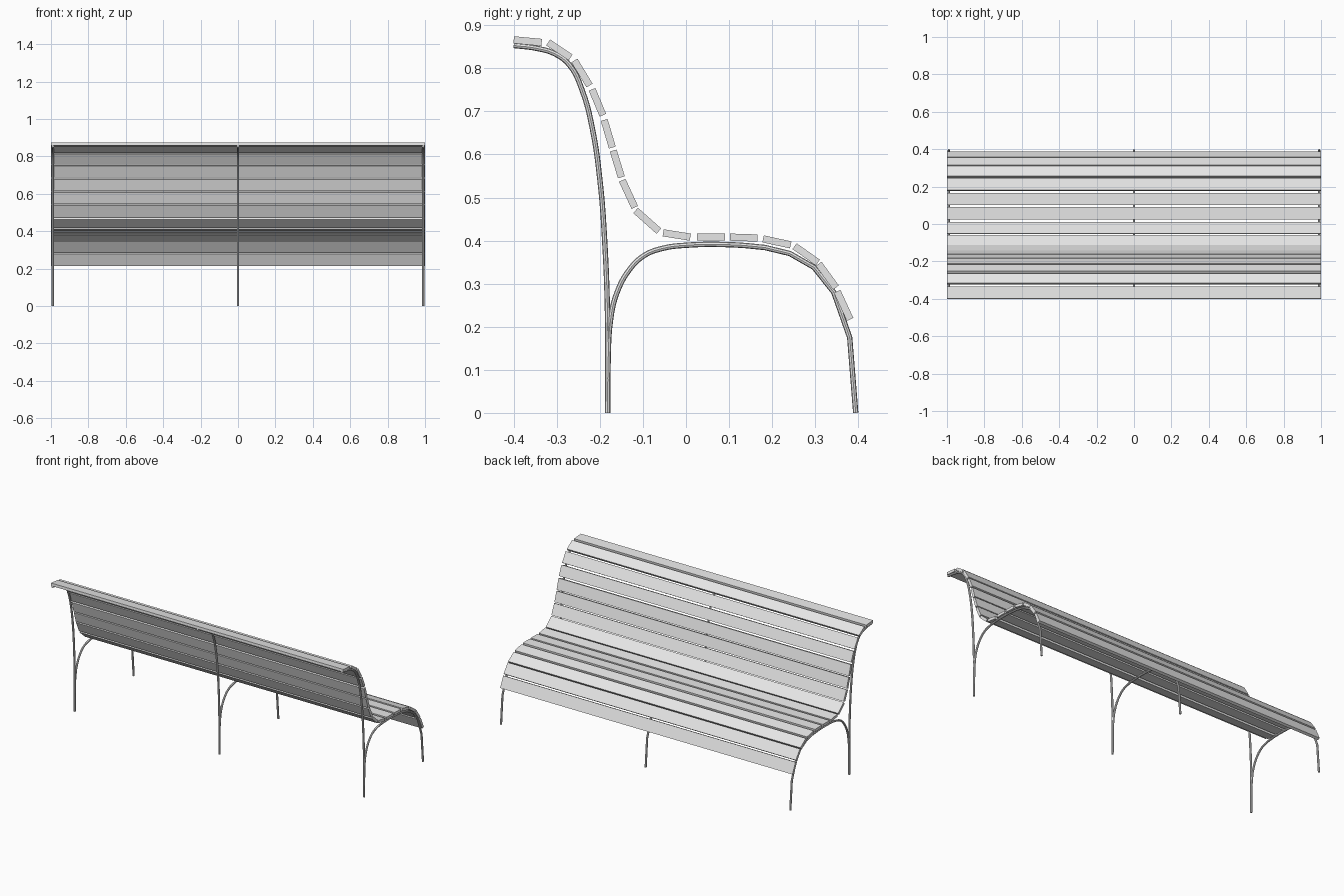
import bpy, bmesh
from mathutils import Vector

cube = bpy.data.objects.get("Cube")
if cube:
    bpy.data.objects.remove(cube, do_unlink=True)

grey = bpy.data.materials.new("light_grey")
grey.use_nodes = True
grey.diffuse_color = (0.8, 0.8, 0.8, 1)
grey.node_tree.nodes["Principled BSDF"].inputs["Base Color"].default_value = (0.8, 0.8, 0.8, 1)

HALF_LENGTH = 1.0
SLAT_THICKNESS = 0.0165
TUBE_RADIUS = 0.0062


def slat(name, y0, z0, y1, z1):
    """Long plank whose cross-section is centred on the line from start to end."""
    a, b = Vector((0, y0, z0)), Vector((0, y1, z1))
    d = (b - a).normalized()
    n = Vector((0, -d.z, d.y)) * SLAT_THICKNESS / 2
    bm = bmesh.new()
    side = Vector((HALF_LENGTH, 0, 0))
    face = bm.faces.new([bm.verts.new(p - side) for p in (a - n, b - n, b + n, a + n)])
    ext = bmesh.ops.extrude_face_region(bm, geom=[face], use_keep_orig=True)
    moved = [v for v in ext["geom"] if isinstance(v, bmesh.types.BMVert)]
    bmesh.ops.translate(bm, verts=moved, vec=side * 2)
    bmesh.ops.recalc_face_normals(bm, faces=bm.faces)
    mesh = bpy.data.meshes.new(name)
    bm.to_mesh(mesh)
    bm.free()
    mesh.materials.append(grey)
    bpy.context.collection.objects.link(bpy.data.objects.new(name, mesh))


def tube(name, x, path, straight_from=9.0):
    """Bent round bar; past straight_from in y it runs in straight segments."""
    curve = bpy.data.curves.new(name, "CURVE")
    curve.dimensions = "3D"
    curve.bevel_depth = TUBE_RADIUS
    curve.bevel_resolution = 2
    curve.resolution_u = 5
    curve.use_fill_caps = True
    spline = curve.splines.new("BEZIER")
    spline.bezier_points.add(len(path) - 1)
    for point, (y, z) in zip(spline.bezier_points, path):
        point.co = (x, y, z)
        kind = "VECTOR" if y > straight_from else "AUTO"
        point.handle_left_type = point.handle_right_type = kind
    curve.materials.append(grey)
    obj = bpy.data.objects.new(name, curve)
    bpy.context.collection.objects.link(obj)
    bpy.ops.object.select_all(action="DESELECT")
    obj.select_set(True)
    bpy.context.view_layer.objects.active = obj
    bpy.ops.object.convert(target="MESH")
    bpy.ops.object.shade_smooth_by_angle()


# Slats from the rolled top edge, down the back, over the seat to the front
back_slats = [
    (-0.400, 0.866, -0.335, 0.860), (-0.320, 0.860, -0.268, 0.825),
    (-0.259, 0.818, -0.224, 0.760), (-0.218, 0.751, -0.193, 0.691),
    (-0.190, 0.680, -0.171, 0.616), (-0.169, 0.609, -0.150, 0.547),
    (-0.148, 0.540, -0.119, 0.477), (-0.117, 0.470, -0.063, 0.422),
]
seat_slats = [
    (-0.053, 0.418, 0.010, 0.408), (0.025, 0.408, 0.090, 0.408),
    (0.102, 0.408, 0.166, 0.406), (0.179, 0.404, 0.243, 0.390),
    (0.252, 0.387, 0.306, 0.349), (0.308, 0.346, 0.348, 0.291),
    (0.351, 0.282, 0.381, 0.217),
]
for group, slats in (("back_slat", back_slats), ("seat_slat", seat_slats)):
    for i, ends in enumerate(slats):
        slat(f"{group}_{i + 1}", *ends)

# Three steel frames, each a tall back bar and an arched seat bar
back_path = [(-0.182, 0), (-0.182, 0.217), (-0.189, 0.403), (-0.200, 0.542),
             (-0.217, 0.658), (-0.240, 0.746), (-0.270, 0.807),
             (-0.303, 0.833), (-0.345, 0.846), (-0.400, 0.853)]
seat_path = [(-0.182, 0), (-0.181, 0.11), (-0.175, 0.217), (-0.161, 0.277),
             (-0.131, 0.333), (-0.096, 0.366), (-0.054, 0.382), (-0.003, 0.389),
             (0.113, 0.390), (0.183, 0.384), (0.241, 0.370), (0.297, 0.338),
             (0.343, 0.280), (0.380, 0.175), (0.394, 0)]
for place, x in (("right", -0.99), ("middle", 0.0), ("left", 0.99)):
    tube(f"{place}_back_bar", x, back_path)
    tube(f"{place}_seat_bar", x, seat_path, straight_from=0.15)
